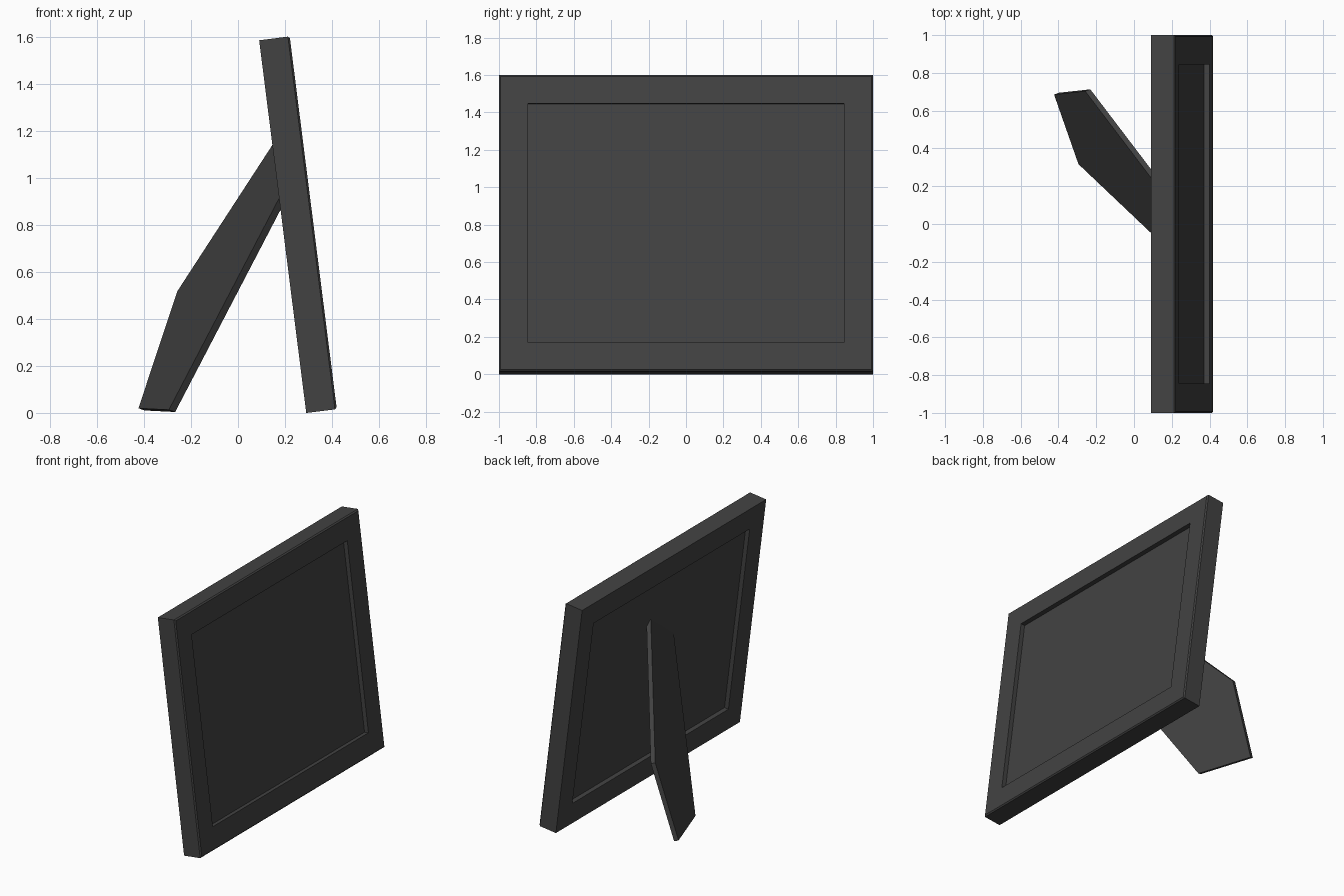
import bpy
import bmesh
import math
from mathutils import Vector

if "Cube" in bpy.data.objects:
    bpy.data.objects.remove(bpy.data.objects["Cube"], do_unlink=True)

# One matte charcoal colour for everything
charcoal = bpy.data.materials.new("charcoal")
charcoal.use_nodes = True
colour = (0.055, 0.055, 0.055, 1)
charcoal.diffuse_color = colour
shader = charcoal.node_tree.nodes["Principled BSDF"]
shader.inputs["Base Color"].default_value = colour
shader.inputs["Roughness"].default_value = 0.8


def finish(name, bm):
    bmesh.ops.recalc_face_normals(bm, faces=bm.faces)
    mesh = bpy.data.meshes.new(name)
    bm.to_mesh(mesh)
    bm.free()
    mesh.materials.append(charcoal)
    obj = bpy.data.objects.new(name, mesh)
    bpy.context.collection.objects.link(obj)
    return obj


# Picture frame: a tilted slab with a fine front chamfer and recessed panels
THICK, WIDE, TALL = 0.131, 2.0, 1.597
CHAMFER, BORDER, RECESS = 0.008, 0.215, 0.03

bm = bmesh.new()
bmesh.ops.create_cube(bm, size=1)
bmesh.ops.scale(bm, vec=(THICK, WIDE, TALL), verts=bm.verts)
front_edges = [e for e in bm.edges if all(v.co.x > 0 for v in e.verts)]
bmesh.ops.bevel(bm, geom=front_edges, offset=CHAMFER, segments=1, affect='EDGES')
for side in (1, -1):
    bm.normal_update()
    panel = max(bm.faces, key=lambda f: f.normal.x * side * f.calc_area())
    border = BORDER - CHAMFER if side > 0 else BORDER
    bmesh.ops.inset_region(bm, faces=[panel], thickness=border)
    # A second, zero-width ring becomes the recess wall
    wall = bmesh.ops.extrude_discrete_faces(bm, faces=[panel])
    inner = wall["faces"][0]
    bmesh.ops.translate(bm, vec=(-side * RECESS, 0, 0), verts=inner.verts)
frame = finish("picture_frame", bm)
frame.location = (0.255, 0, 0.80)
frame.rotation_euler.y = math.radians(-7.2)

# Easel leg: a flat five-sided board leaning diagonally behind the frame
outline = [Vector(p) for p in (
    (-0.41, 0.69, 0.015),   # outer foot corner
    (-0.24, 0.71, 0.51),    # outer knee
    (0.175, 0.145, 1.17),   # upper hinge end
    (0.225, -0.15, 0.965),  # lower hinge end
    (-0.285, 0.32, 0.01),   # inner foot corner
)]
LEG_THICK = 0.03
bm = bmesh.new()
face = bm.faces.new([bm.verts.new(p) for p in outline])
face.normal_update()
normal = face.normal.copy()
centre = sum(outline, Vector()) / len(outline)
for v in bm.verts:
    v.co -= normal * ((v.co - centre).dot(normal) + LEG_THICK / 2)
extruded = bmesh.ops.extrude_face_region(bm, geom=[face])["geom"]
moved = [g for g in extruded if isinstance(g, bmesh.types.BMVert)]
bmesh.ops.translate(bm, vec=normal * LEG_THICK, verts=moved)
finish("easel_leg", bm)
